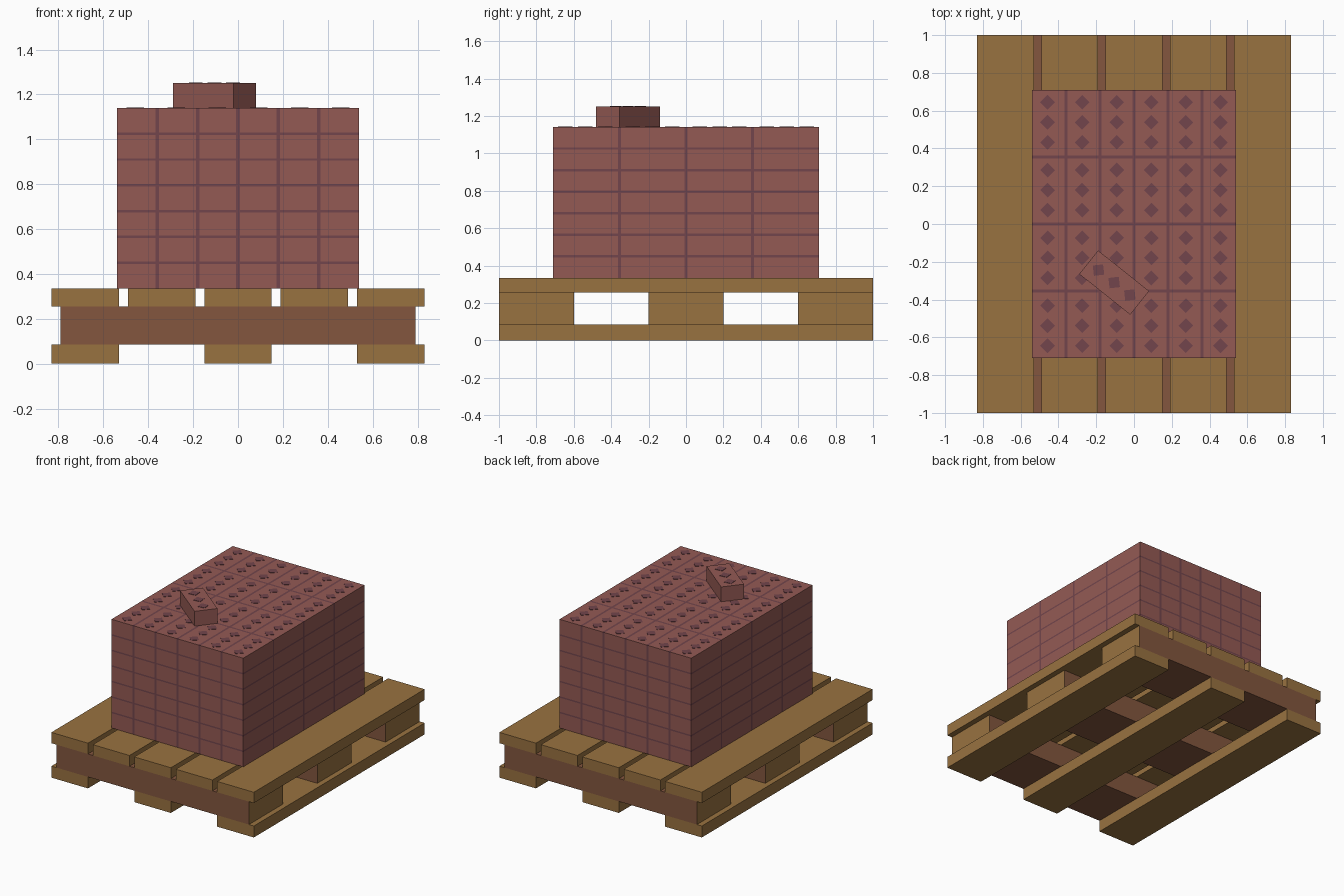
import bpy, bmesh, math
from mathutils import Matrix, Vector

if "Cube" in bpy.data.objects:
    bpy.data.objects.remove(bpy.data.objects["Cube"], do_unlink=True)


def material(name, *rgb):
    # 8-bit display colour to linear
    linear = [((c / 255 + 0.055) / 1.055) ** 2.4 for c in rgb] + [1]
    m = bpy.data.materials.new(name)
    m.use_nodes = True
    m.diffuse_color = linear
    m.node_tree.nodes["Principled BSDF"].inputs["Base Color"].default_value = linear
    return m


BRICK = material("brick red", 148, 90, 84)
MORTAR = material("mortar purple", 114, 69, 76)
TAN = material("board tan", 153, 114, 64)
BROWN = material("beam brown", 131, 86, 62)


def finish(bm, name, *mats):
    mesh = bpy.data.meshes.new(name)
    bm.to_mesh(mesh)
    bm.free()
    for m in mats:
        mesh.materials.append(m)
    ob = bpy.data.objects.new(name, mesh)
    bpy.context.collection.objects.link(ob)
    return ob


def box(center, size):
    bm = bmesh.new()
    bmesh.ops.create_cube(bm, size=1, matrix=Matrix.Translation(center) @ Matrix.Diagonal((*size, 1)))
    bm.normal_update()
    return bm


# Pallet boards running front to back
for i in range(3):
    finish(box(((i - 1) * 0.68, 0, 0.0425), (0.3, 2, 0.085)), f"bottom_board_{i + 1}", TAN)
for i in range(5):
    finish(box(((i - 2) * 0.34, 0, 0.295), (0.3, 2, 0.08)), f"top_board_{i + 1}", TAN)

# Cross beams, with tan sawn ends
for i in range(3):
    bm = box((0, (i - 1) * 0.8, 0.17), (1.58, 0.4, 0.17))
    for f in bm.faces:
        f.material_index = int(abs(f.normal.x) > 0.5)
    finish(bm, f"cross_beam_{i + 1}", BROWN, TAN)

# Brick stack: joints cut into the faces of one block
LOW, HIGH = (-0.54, -0.71, 0.335), (0.54, 0.71, 1.14)
COUNT = (6, 4, 7)
JOINT = (0.016, 0.016, 0.011)
center = [(a + b) / 2 for a, b in zip(LOW, HIGH)]
bm = box(center, [b - a for a, b in zip(LOW, HIGH)])
lines = []
for axis in range(3):
    step = (HIGH[axis] - LOW[axis]) / COUNT[axis]
    lines.append([LOW[axis] + step * k for k in range(1, COUNT[axis])])
    for pos in lines[axis]:
        for side in (-0.5, 0.5):
            normal, point = Vector(), Vector()
            normal[axis] = 1
            point[axis] = pos + side * JOINT[axis]
            bmesh.ops.bisect_plane(bm, geom=bm.verts[:] + bm.edges[:] + bm.faces[:],
                                   plane_co=point, plane_no=normal)
for f in bm.faces:
    c = f.calc_center_median()
    f.material_index = int(any(abs(c[a] - p) < JOINT[a] / 2 for a in range(3) for p in lines[a]))
finish(bm, "brick_stack", BRICK, MORTAR)


def add_holes(bm, matrix):
    # Three diamond core holes along a brick's local y
    for k in (-1, 0, 1):
        bmesh.ops.create_cone(bm, cap_ends=True, segments=4, radius1=0.039, radius2=0.039, depth=0.005,
                              matrix=matrix @ Matrix.Translation((0, k * 0.106, 0)))


# Diamond holes on the top layer
bm = bmesh.new()
for i in range(6):
    for j in range(4):
        add_holes(bm, Matrix.Translation(((i - 2.5) * 0.183, (j - 1.5) * 0.359, HIGH[2])))
finish(bm, "stack_holes", MORTAR)

# Loose brick lying askew on top
turn = Matrix.Translation((-0.105, -0.31, HIGH[2])) @ Matrix.Rotation(math.radians(51.5), 4, "Z")
bm = box((0, 0, 0.055), (0.16, 0.345, 0.11))
bm.transform(turn)
finish(bm, "loose_brick", BRICK)
bm = bmesh.new()
add_holes(bm, turn @ Matrix.Translation((0, 0, 0.11)))
finish(bm, "loose_brick_holes", MORTAR)
